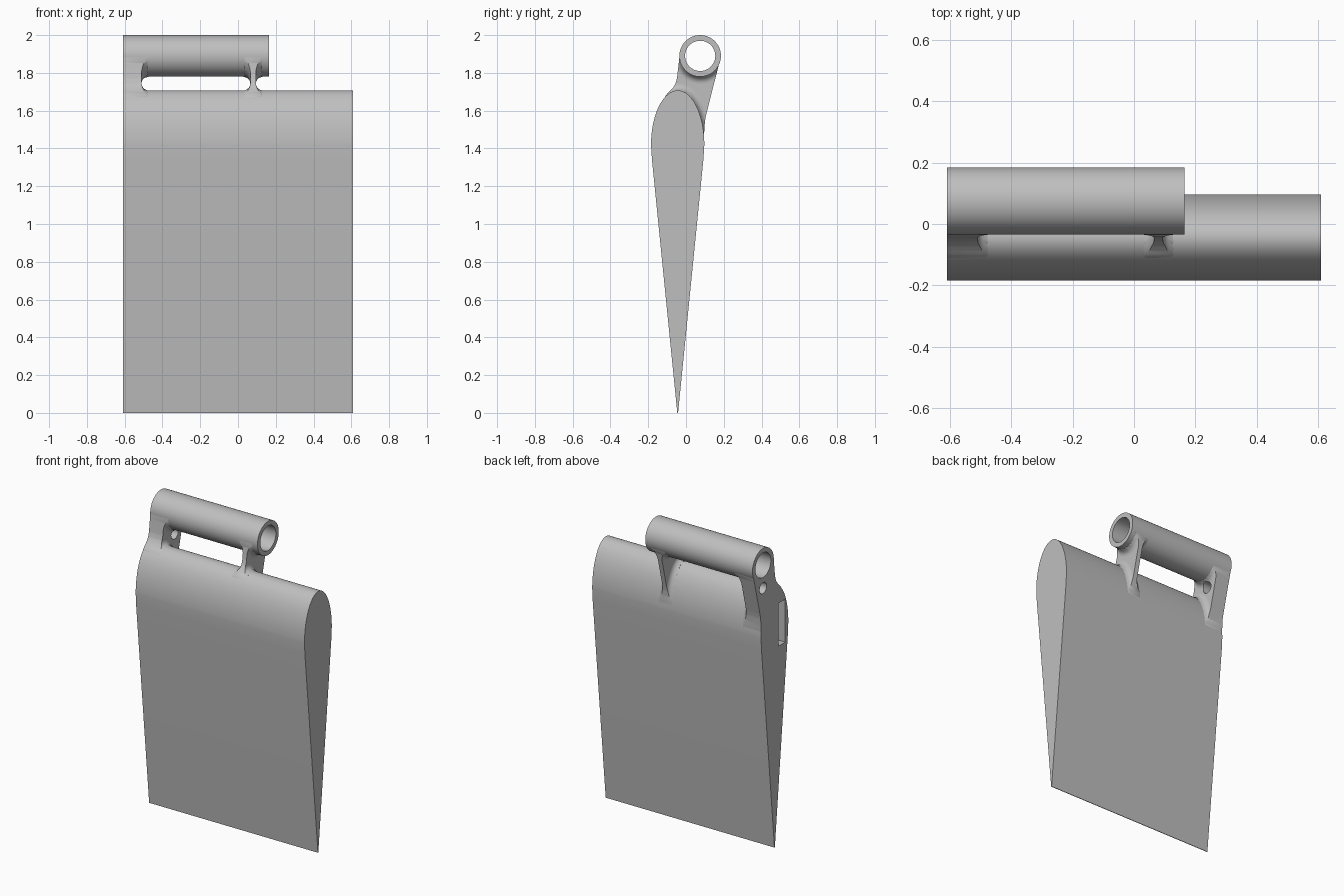
import bpy, bmesh, math
from mathutils import Matrix

if "Cube" in bpy.data.objects:
    bpy.data.objects.remove(bpy.data.objects["Cube"], do_unlink=True)

metal = bpy.data.materials.new("grey_metal")
metal.use_nodes = True
grey = (0.52, 0.52, 0.52, 1)
metal.diffuse_color = grey
metal.node_tree.nodes["Principled BSDF"].inputs["Base Color"].default_value = grey

END = 0.61                                  # half width of the blade
BODY_Y, BODY_Z, BODY_A, BODY_B = -0.044, 1.42, 0.141, 0.287
TUBE_Y, TUBE_Z, TUBE_R, BORE_R = 0.075, 1.89, 0.11, 0.08
FILLET = 0.037


def finish(name, bm):
    bmesh.ops.recalc_face_normals(bm, faces=bm.faces)
    mesh = bpy.data.meshes.new(name)
    bm.to_mesh(mesh)
    bm.free()
    mesh.materials.append(metal)
    ob = bpy.data.objects.new(name, mesh)
    bpy.context.collection.objects.link(ob)
    return ob


def activate(ob):
    bpy.ops.object.select_all(action="DESELECT")
    ob.select_set(True)
    bpy.context.view_layer.objects.active = ob


def smooth(ob):
    activate(ob)
    bpy.ops.object.shade_smooth_by_angle(angle=math.radians(35))


def cut(ob, cutter):
    mod = ob.modifiers.new("cut", "BOOLEAN")
    mod.operation, mod.solver, mod.object = "DIFFERENCE", "EXACT", cutter
    activate(ob)
    bpy.ops.object.modifier_apply(modifier=mod.name)
    bpy.data.objects.remove(cutter, do_unlink=True)


def prism(name, profile, x0, x1):
    """Extrude a closed (y, z) profile along x."""
    bm = bmesh.new()
    face = bm.faces.new([bm.verts.new((x0, y, z)) for y, z in profile])
    new = bmesh.ops.extrude_face_region(bm, geom=[face])["geom"]
    bmesh.ops.translate(bm, vec=(x1 - x0, 0, 0),
                        verts=[v for v in new if isinstance(v, bmesh.types.BMVert)])
    return finish(name, bm)


def circle(y, z, r, n=64):
    return [(y + r * math.cos(2 * math.pi * i / n), z + r * math.sin(2 * math.pi * i / n))
            for i in range(n)]


def lerp(points, z):
    """Interpolate y along a list of (z, y) points."""
    for (z0, y0), (z1, y1) in zip(points, points[1:]):
        if z <= z1:
            return y0 + (y1 - y0) * (z - z0) / (z1 - z0)
    return points[-1][1]


def flare(d):
    """Extra thickness of a round fillet at distance d from a surface."""
    k = FILLET - min(max(d, 0), FILLET)
    return FILLET - math.sqrt(max(FILLET ** 2 - k * k, 0))


def side_flare(y, z):
    to_tube = math.hypot(y - TUBE_Y, z - TUBE_Z) - TUBE_R
    dy, dz = y - BODY_Y, max(z - BODY_Z, 0)
    rho = math.hypot(dy / BODY_A, dz / BODY_B)
    slope = math.hypot(dy / BODY_A ** 2, dz / BODY_B ** 2) / max(rho, 1e-6)
    to_body = (rho - 1) / max(slope, 1e-6)
    return min(flare(to_tube) + flare(to_body), FILLET)


# Front and back outlines of the brackets, as (z, y)
FRONT = [(1.42, -0.02), (1.62, -0.07), (1.665, -0.115), (1.685, -0.104), (1.7, -0.089),
         (1.72, -0.07), (1.74, -0.057), (1.77, -0.048), (1.82, -0.042), (1.9, -0.033)]
BACK = [(1.42, 0.094), (1.5, 0.097), (1.55, 0.101), (1.58, 0.107), (1.86, 0.178), (1.9, 0.18)]


def bracket(name, left, right, flat_end):
    """Web between blade and tube, with sides that flare into both."""
    rows, cols = 64, 40
    bm = bmesh.new()
    sheets = []
    for sign, base in ((-1, left), (1, right)):
        sheet = []
        for r in range(rows + 1):
            z = 1.42 + 0.48 * r / rows
            y0, y1 = lerp(FRONT, z), lerp(BACK, z)
            row = []
            for c in range(cols + 1):
                y = y0 + (y1 - y0) * c / cols
                grow = 0 if flat_end and sign < 0 else side_flare(y, z)
                row.append(bm.verts.new((base + sign * grow, y, z)))
            sheet.append(row)
        for r in range(rows):
            for c in range(cols):
                bm.faces.new((sheet[r][c], sheet[r][c + 1],
                              sheet[r + 1][c + 1], sheet[r + 1][c]))
        sheets.append(sheet)
    # rim joining the two sides
    rims = [s[0][:] + [row[-1] for row in s[1:]] + s[-1][-2::-1]
            + [row[0] for row in s[-2:0:-1]] for s in sheets]
    a, b = rims
    for i in range(len(a)):
        j = (i + 1) % len(a)
        bm.faces.new((a[i], a[j], b[j], b[i]))
    ob = finish(name, bm)
    cut(ob, prism("bore_cutter", circle(TUBE_Y, TUBE_Z, 0.09), -1, 1))
    return ob


# Blade: rounded top tapering straight to a thin lower edge
arc = [math.pi * i / 56 for i in range(57)]
outline = [(BODY_Y + BODY_A * math.cos(t), BODY_Z + BODY_B * math.sin(t)) for t in arc]
outline = ([(BODY_Y + 0.002, 0), (BODY_Y + BODY_A - 0.005, 1.34)] + outline
           + [(BODY_Y - BODY_A + 0.005, 1.34), (BODY_Y - 0.002, 0)])
blade = prism("blade", outline, -END, END)
pocket = [(-0.153, 1.3), (-0.085, 1.3), (-0.085, 1.58), (-0.153, 1.58)]
cut(blade, prism("pocket_cutter", pocket, -END - 0.1, -END + 0.3))
smooth(blade)

# Hinge tube, open at both ends
tube = prism("hinge_tube", circle(TUBE_Y, TUBE_Z, TUBE_R, 72), -END, 0.165)
cut(tube, prism("tube_cutter", circle(TUBE_Y, TUBE_Z, BORE_R, 72), -1, 1))
smooth(tube)

# End bracket with a small pin hole, and the thin inner bracket
end_bracket = bracket("end_bracket", -END, -0.51, True)
cut(end_bracket, prism("pin_cutter", circle(TUBE_Y, 1.74, 0.036, 40), -1, 0))
smooth(end_bracket)
smooth(bracket("inner_bracket", 0.065, 0.095, False))
